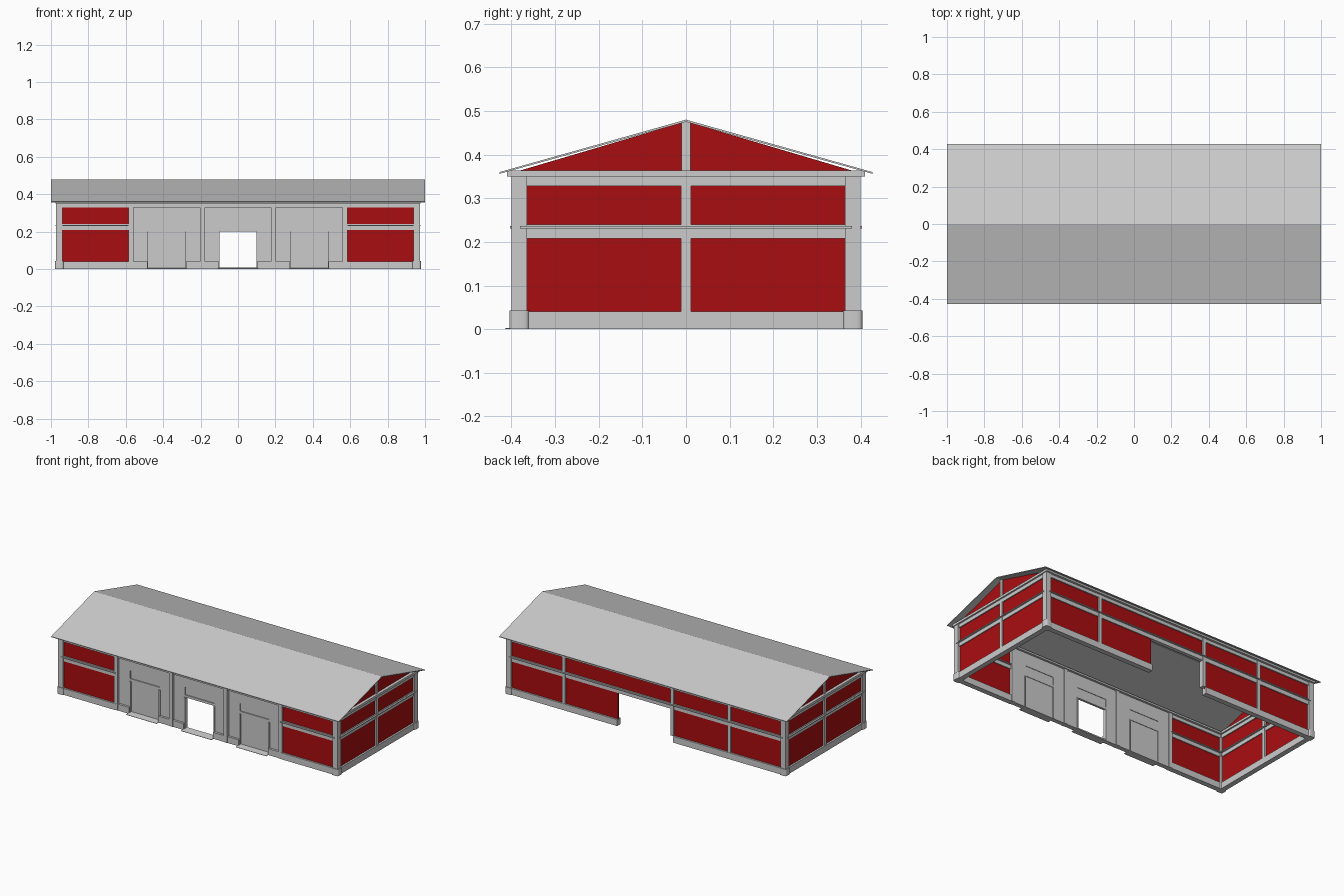
import bpy, bmesh
from math import radians

if "Cube" in bpy.data.objects:
    bpy.data.objects.remove(bpy.data.objects["Cube"])

red = bpy.data.materials.new("red_paint")
red.diffuse_color = (0.40, 0.004, 0.005, 1)
red.use_nodes = True
red.node_tree.nodes["Principled BSDF"].inputs["Base Color"].default_value = red.diffuse_color


def finish(name, bm, mat=None):
    bmesh.ops.recalc_face_normals(bm, faces=bm.faces[:])
    me = bpy.data.meshes.new(name)
    bm.to_mesh(me)
    bm.free()
    ob = bpy.data.objects.new(name, me)
    bpy.context.collection.objects.link(ob)
    if mat:
        me.materials.append(mat)
    return ob


def box(name, x, y, z, mat=None, bevel=0):
    bm = bmesh.new()
    bmesh.ops.create_cube(bm, size=1)
    for v in bm.verts:
        for i, r in enumerate((x, y, z)):
            v.co[i] = r[0] if v.co[i] < 0 else r[1]
    if bevel:
        edges = [e for e in bm.edges if abs(e.verts[0].co.z - e.verts[1].co.z) > 1e-4]
        bmesh.ops.bevel(bm, geom=edges, offset=bevel, segments=3, profile=0.5, affect='EDGES')
    return finish(name, bm, mat)


def around(c, half):
    return (c - half, c + half)


def prism(name, profile, x0, x1, mat=None):
    # extrude a y-z profile along x
    bm = bmesh.new()
    face = bm.faces.new([bm.verts.new((x0, y, z)) for y, z in profile])
    ext = bmesh.ops.extrude_face_region(bm, geom=[face])
    vs = [g for g in ext["geom"] if isinstance(g, bmesh.types.BMVert)]
    bmesh.ops.translate(bm, verts=vs, vec=(x1 - x0, 0, 0))
    return finish(name, bm, mat)


WX, WY = 0.955, 0.382          # wall centre planes


def wall_run(name, axis, c, a, b):
    """Boxes lying along one wall: returns a function taking length range, thickness, height."""
    def put(part, length, half, z, mat=None):
        t = around(c, half)
        x, y = (length, t) if axis == 'x' else (t, length)
        return box(name + "_" + part, x, y, z, mat)
    return put


# Roof sheet
prism("roof", [(-0.427, 0.360), (0, 0.480), (0.427, 0.360),
               (0.427, 0.356), (0, 0.475), (-0.427, 0.356)], -1, 1)

# Corner posts and rounded footings
for sx in (-1, 1):
    for sy in (-1, 1):
        box("corner_post", around(sx * WX, 0.0175), around(sy * WY, 0.0175), (0.04, 0.352))
        foot = box("corner_footing", around(sx * WX, 0.0225), around(sy * WY, 0.0225),
                   (0, 0.043), bevel=0.010)
        foot.select_set(True)
        bpy.context.view_layer.objects.active = foot
        bpy.ops.object.shade_smooth_by_angle(angle=radians(40))
        foot.select_set(False)

# End walls with gables
for s in (-1, 1):
    put = wall_run("end", 'y', s * WX, 0, 0)
    put("wall", (-WY, WY), 0.005, (0.03, 0.34), red)
    put("plinth", (-WY, WY), 0.016, (0, 0.040))
    put("top_beam", (-WY, WY), 0.012, (0.328, 0.352))
    put("mid_rail", (-WY, WY), 0.011, (0.208, 0.240))
    put("ledge", (-0.38, 0.38), 0.021, (0.231, 0.236))
    put("eave_trim", (-0.41, 0.41), 0.022, (0.350, 0.364))
    put("middle_post", around(0, 0.011), 0.014, (0.04, 0.352))
    put("gable_post", around(0, 0.010), 0.012, (0.364, 0.476))
    prism("gable", [(-0.385, 0.362), (0.385, 0.362), (0, 0.476)],
          s * WX - 0.004, s * WX + 0.004, red)

# Long wall top beams and eave trim
for s in (-1, 1):
    put = wall_run("long", 'x', s * WY, 0, 0)
    put("top_beam", (-WX, WX), 0.012, (0.330, 0.352))
    put("eave_trim", (-0.977, 0.977), 0.026, (0.350, 0.361))

# Back wall with a central opening
back = wall_run("back", 'x', WY, 0, 0)
for a, b in ((-WX, -0.19), (0.20, WX)):
    back("lower_wall", (a, b), 0.005, (0.03, 0.22), red)
    back("plinth", (a, b), 0.016, (0, 0.040))
back("upper_wall", (-WX, WX), 0.005, (0.22, 0.34), red)
back("mid_rail", (-WX, WX), 0.011, (0.206, 0.240))
back("ledge", (-0.95, 0.95), 0.021, (0.231, 0.236))
for x in (-0.575, -0.18, 0.575):
    back("post", around(x, 0.011), 0.014, (0.04, 0.352))

# Front red side panels
front = wall_run("front", 'x', -WY, 0, 0)
for a, b, la, lb in ((-WX, -0.57, -0.95, -0.575), (0.57, WX, 0.575, 0.95)):
    front("wall", (a, b), 0.005, (0.03, 0.34), red)
    front("plinth", (a, b), 0.016, (0, 0.040))
    front("mid_rail", (a, b), 0.011, (0.208, 0.240))
    front("ledge", (la, lb), 0.021, (0.231, 0.236))

# Piers between the three door bays
for x in (-0.572, -0.19, 0.19, 0.572):
    box("bay_pier", around(x, 0.0125), (-0.396, -0.362), (0, 0.352))

# Door bays: wall pieces round a doorway and a transom
for c in (-0.381, 0, 0.381):
    y = (-0.380, -0.366)
    for s in (-1, 1):
        side = sorted((c + s * 0.102, c + s * 0.18))
        box("bay_wall", side, y, (0.0, 0.34))
        box("bay_plinth", side, (-0.394, -0.366), (0, 0.040))
        box("door_jamb", around(c + s * 0.103, 0.004), (-0.384, -0.362), (0, 0.2))
    box("bay_lintel", around(c, 0.102), y, (0.200, 0.215))
    box("bay_head", around(c, 0.102), y, (0.265, 0.34))
    box("transom", around(c, 0.102), (-0.374, -0.369), (0.213, 0.267))
    if c:
        box("door", around(c, 0.102), (-0.374, -0.369), (0.005, 0.202))
    prism("door_ramp", [(-0.415, 0), (-0.415, 0.002), (-0.366, 0.008), (-0.366, 0)],
          c - 0.106, c + 0.106)
